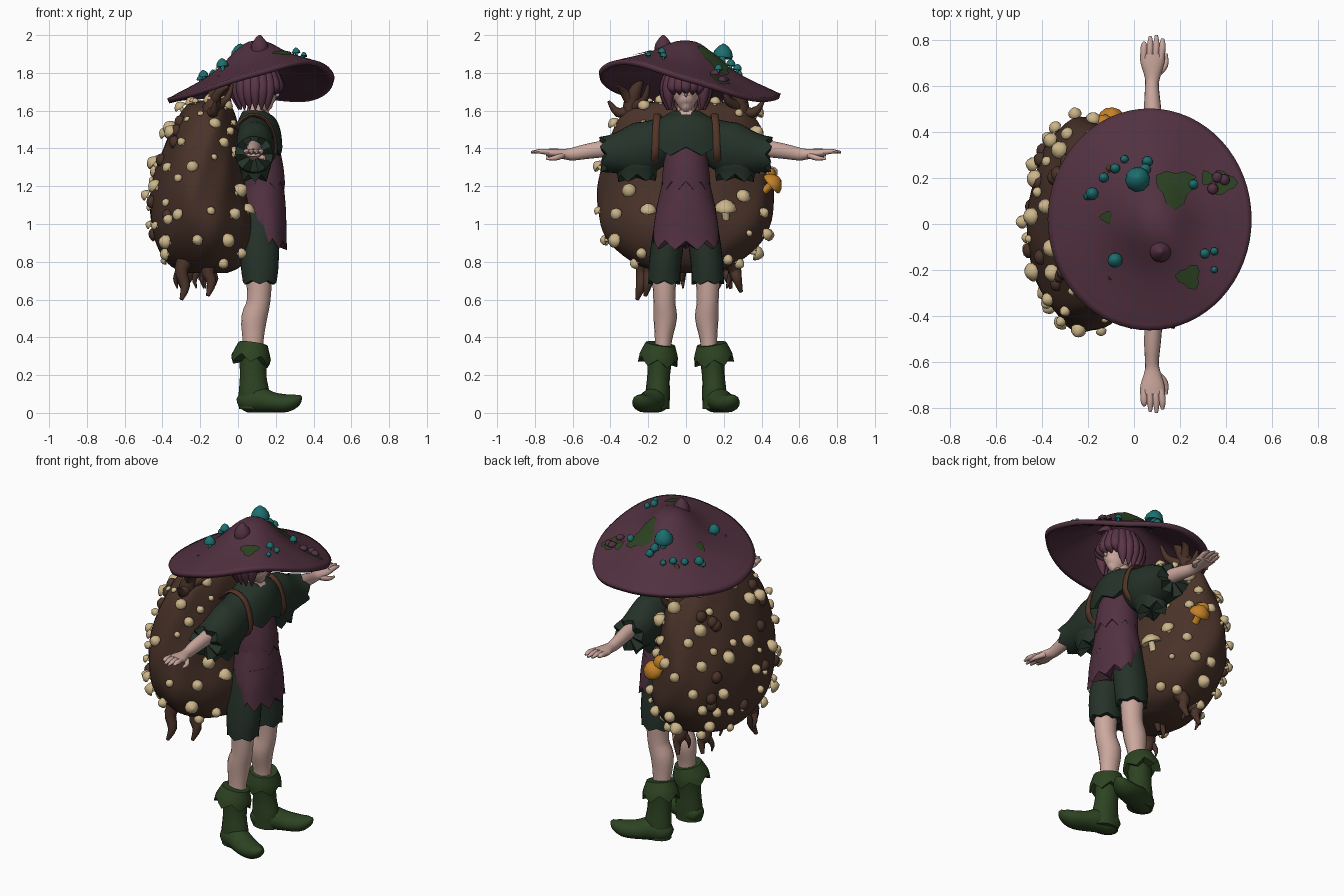
import bpy, bmesh, math, random
from mathutils import Vector as V

random.seed(4)
TAU = math.tau


def material(name, *rgb):
    m = bpy.data.materials.new(name)
    m.diffuse_color = (*rgb, 1)
    return m


SKIN = material("skin", 0.60, 0.39, 0.34)
PLUM = material("plum", 0.085, 0.031, 0.052)
HAIR = material("hair_purple", 0.105, 0.036, 0.064)
DARK = material("dark_green", 0.018, 0.032, 0.022)
MOSS = material("moss_green", 0.026, 0.056, 0.016)
BROWN = material("bark_brown", 0.068, 0.033, 0.022)
STRAP = material("strap_brown", 0.085, 0.035, 0.02)
CREAM = material("cream", 0.60, 0.46, 0.25)
TEAL = material("teal", 0.012, 0.16, 0.16)
ORANGE = material("orange", 0.55, 0.22, 0.02)


def part(name, shells, mat, caps=True):
    """Join shells, each a list of vertex rings, into one smooth object."""
    bm = bmesh.new()
    for rings in shells:
        vs = [[bm.verts.new(p) for p in r] for r in rings]
        n = len(vs[0])
        for a, b in zip(vs, vs[1:]):
            for i in range(n):
                j = (i + 1) % n
                bm.faces.new((a[i], a[j], b[j], b[i]))
        if caps:
            for r in (vs[0], vs[-1]):
                c = bm.verts.new(sum((v.co for v in r), V()) / n)
                for i in range(n):
                    bm.faces.new((r[i], r[(i + 1) % n], c))
    bmesh.ops.recalc_face_normals(bm, faces=bm.faces)
    me = bpy.data.meshes.new(name)
    bm.to_mesh(me)
    bm.free()
    me.materials.append(mat)
    ob = bpy.data.objects.new(name, me)
    bpy.context.collection.objects.link(ob)
    bpy.context.view_layer.objects.active = ob
    ob.select_set(True)
    bpy.ops.object.shade_smooth_by_angle(angle=math.radians(50))
    ob.select_set(False)
    return ob


def curve(pts, t):
    """Catmull-Rom sample of tuples, t from 0 to 1."""
    s = t * (len(pts) - 1)
    i = min(int(s), len(pts) - 2)
    f = s - i
    p = [pts[max(0, min(len(pts) - 1, i + k))] for k in (-1, 0, 1, 2)]
    return [b + 0.5 * f * (c - a + f * (2*a - 5*b + 4*c - d + f * (3*(b - c) + d - a)))
            for a, b, c, d in zip(*p)]


def tube(pts, ref=(1, 0, 0), n=16, k=3, side=1, hem=0, teeth=6, drop=0):
    """Rings along (x, y, z, radius along ref, other radius); first ring ragged, dropped toward ref."""
    m = (len(pts) - 1) * k
    q = [curve(pts, i / m) for i in range(m + 1)]
    c = [V((p[0], p[1] * side, p[2])) for p in q]
    rings = []
    for i, p in enumerate(q):
        t = (c[min(i + 1, m)] - c[max(i - 1, 0)]).normalized()
        u = V(ref)
        u = (u - t * u.dot(t)).normalized()
        w = t.cross(u) * side
        ring = []
        for j in range(n):
            a = TAU * j / n
            o = c[i] + u * p[3] * math.cos(a) + w * p[4] * math.sin(a)
            if i == 0 and hem:
                o -= t * hem * (1 - abs((j * teeth / n) % 1 * 2 - 1))
            ring.append(o - t * drop * max(0, 1 - i / m) * max(0, math.cos(a) * 1.4 + .2))
        rings.append(ring)
    return rings


def ball(c, r, n=20, m=12):
    return [[V((c[0] + r[0] * math.sin(b) * math.cos(TAU*i/n),
                c[1] + r[1] * math.sin(b) * math.sin(TAU*i/n),
                c[2] + r[2] * math.cos(b))) for i in range(n)]
            for b in [0.05 + (math.pi - 0.1) * j / m for j in range(m + 1)]]


def mushroom(p, d, r, tall=1.0, n=10):
    """Stalk and domed cap, growing from p along d."""
    d = d.normalized()
    u = d.orthogonal().normalized()
    w = d.cross(u)
    prof = [(.35, -.4), (.3, .55), (.95, .4), (1, .55), (.85, .9), (.5, 1.2), (.12, 1.38)]
    return [[p + d * h * r * tall + (u * math.cos(TAU*i/n) + w * math.sin(TAU*i/n)) * a * r
             for i in range(n)] for a, h in prof]


# Legs, boots, arms and sleeves on both sides
for s, tag in ((1, "left_"), (-1, "right_")):
    part(tag + "leg", [tube([(.08, .125, .25, .05, .045), (.08, .12, .38, .055, .045),
         (.085, .11, .5, .068, .062), (.11, .115, .6, .062, .058),
         (.11, .115, .78, .075, .068)], side=s)], SKIN)
    part(tag + "shorts", [tube([(.115, .115, .70, .09, .085), (.115, .112, .78, .1, .085),
         (.115, .095, .92, .1, .085), (.115, .075, 1.08, .09, .075)],
         n=24, side=s, hem=.02, teeth=6)], DARK)
    part(tag + "boot", [
        tube([(.085, .15, .02, .08, .062), (.085, .15, .1, .082, .065),
              (.08, .145, .2, .07, .06), (.08, .135, .33, .075, .07)], side=s),
        tube([(.005, .135, .05, .03, .03), (.04, .145, .06, .058, .06), (.12, .17, .068, .066, .068),
              (.19, .20, .055, .053, .07), (.26, .225, .052, .047, .062),
              (.31, .243, .07, .032, .04), (.333, .248, .09, .008, .01)], ref=(0, 0, 1), side=s)], MOSS)
    part(tag + "boot_cuff", [tube([(.07, .145, .295, .105, .105), (.075, .14, .33, .092, .093),
         (.08, .135, .365, .078, .078)], n=24, side=s, hem=.04, teeth=6)], MOSS)
    part(tag + "arm", [tube([(.085, .3, 1.42, .05, .05), (.085, .42, 1.40, .04, .045),
         (.08, .52, 1.385, .036, .04), (.078, .6, 1.37, .03, .034), (.08, .64, 1.37, .034, .028),
         (.08, .70, 1.375, .052, .024), (.08, .74, 1.378, .054, .02)], side=s)], SKIN)
    part(tag + "fingers",
         [tube([(x, .72, 1.38, .015, .016), (x * 1.05, .77, 1.385, .015, .013),
                (x * 1.06, tip, 1.38, .007, .006)], n=8, side=s)
          for x, tip in ((.042, .79), (.067, .815), (.092, .82), (.117, .805))]
         + [tube([(.10, .65, 1.365, .016, .016), (.135, .69, 1.35, .014, .014),
                  (.14, .74, 1.345, .006, .006)], n=8, side=s)], SKIN)
    part(tag + "sleeve", [tube([(.085, .42, 1.37, .10, .095), (.085, .36, 1.375, .10, .11),
         (.09, .25, 1.395, .105, .14), (.09, .16, 1.44, .10, .125), (.09, .06, 1.53, .08, .06)],
         n=28, side=s, hem=.035, teeth=7)], DARK)
    # Ragged flap hanging beneath the sleeve
    part(tag + "sleeve_flap", [tube([(.09, .26, 1.265, .07, .10), (.09, .26, 1.31, .085, .12),
         (.09, .25, 1.38, .08, .12)], n=24, side=s, hem=.04, teeth=6)], DARK)
    part(tag + "strap", [tube([(-.03, .14, 1.5, .02, .01), (.06, .15, 1.575, .02, .01),
         (.15, .155, 1.55, .02, .01), (.195, .16, 1.45, .02, .01),
         (.185, .165, 1.35, .02, .01), (.04, .18, 1.27, .02, .01)],
         ref=(0, 1, 0), n=8, side=s)], STRAP)

# Layered ragged tunic, longest at the front
part("tunic", [
    tube([(.13, 0, 1.01, .122, .166), (.13, 0, 1.06, .118, .16), (.13, 0, 1.2, .11, .128),
          (.12, 0, 1.32, .11, .115), (.11, 0, 1.48, .1, .11)], n=36, hem=.05, teeth=9),
    tube([(.165, 0, .93, .088, .174), (.155, 0, 1.0, .10, .17), (.14, 0, 1.1, .112, .152)],
         n=36, hem=.05, teeth=9, drop=.02),
    tube([(.13, 0, 1.06, .125, .163), (.13, 0, 1.15, .118, .142), (.13, 0, 1.26, .105, .117)],
         n=40, hem=.045, teeth=10),
    tube([(.13, 0, 1.22, .118, .13), (.125, 0, 1.3, .115, .121), (.12, 0, 1.4, .1, .11)],
         n=40, hem=.045, teeth=10)], PLUM)
part("cape", [tube([(.105, 0, 1.41, .13, .22), (.105, 0, 1.48, .122, .2), (.095, 0, 1.54, .105, .165),
     (.09, 0, 1.575, .08, .11), (.09, 0, 1.60, .06, .07)], n=32, hem=.045, teeth=8)], DARK)
# Open neckline
part("neckline", [[[V((.13 + d, -.04, 1.603)), V((.13 + d, .04, 1.603)), V((.168 + d, 0, 1.545))]
                   for d in (0, .026)]], SKIN)

# Head, neck and nose
part("head", [ball((.115, 0, 1.71), (.092, .08, .09)),
              tube([(.09, 0, 1.54, .05, .05), (.1, 0, 1.66, .045, .045)]),
              tube([(.12, 0, 1.69, .085, .075), (.14, 0, 1.65, .068, .055), (.155, 0, 1.62, .045, .033),
                    (.17, 0, 1.605, .02, .014)]),
              ball((.207, 0, 1.685), (.013, .008, .013), 8, 5)], SKIN)

# Hair cap with hanging locks
locks = [ball((.095, 0, 1.76), (.12, .115, .11))]
for i in range(19):
    a = TAU * i / 19
    x, y = math.cos(a), math.sin(a)
    low = 1.685 if x > .6 else 1.605
    locks.append(tube([(.10 + .08*x, .075*y, 1.82, .03, .03), (.10 + .115*x, .108*y, 1.74, .032, .032),
                       (.10 + .11*x, .11*y, (low + 1.74) / 2, .026, .026),
                       (.10 + .095*x, .10*y, low, .004, .004)], n=8))
part("hair", locks, HAIR)

# Wavy hat
RIM = [1.775, 1.675, 1.69, 1.685, 1.665, 1.70, 1.80, 1.87]
FALL = [(1,), (.96,), (.81,), (.61,), (.44,), (.31,), (.2,), (.1,), (0,)]


def hat_point(r, a, lift=0):
    s = a % TAU / TAU * 8
    rim = curve([(RIM[(int(s) + k) % 8],) for k in (-1, 0, 1, 2)], (1 + s % 1) / 3)[0]
    return V((.068 + .443 * r * math.cos(a) + .035 * (1 - r), .02 + .482 * r * math.sin(a) - .02 * (1 - r),
              rim + (1.972 - rim) * curve(FALL, r)[0] + lift))


def hat_at(x, y, lift=0):
    r, a = 0, 0
    for _ in range(12):
        dx, dy = (x - .068 - .035 * (1 - r)) / .443, (y - .02 + .02 * (1 - r)) / .482
        r, a = min(1, math.hypot(dx, dy)), math.atan2(dy, dx)
    return hat_point(r, a, lift)


hat = part("hat", [[[hat_point(max(.01, j / 20), TAU * i / 64) for i in range(64)]
                    for j in range(21)]], PLUM, caps=False)
bm = bmesh.new()
bm.from_mesh(hat.data)
bmesh.ops.holes_fill(bm, edges=[e for e in bm.edges if e.is_boundary and e.calc_length() < .01])
bmesh.ops.recalc_face_normals(bm, faces=bm.faces)
if sum(f.normal.z for f in bm.faces) < 0:
    bmesh.ops.reverse_faces(bm, faces=bm.faces)
bm.to_mesh(hat.data)
bm.free()
mod = hat.modifiers.new("thickness", "SOLIDIFY")
mod.thickness = .028

# Hat growths: plum knob and buds, moss patches, teal caps
part("hat_knob", [tube([(.115, -.12, 1.9, .045, .045), (.115, -.12, 1.945, .045, .045),
     (.115, -.12, 1.98, .025, .025), (.118, -.12, 2.0, .006, .006)]),
     *[mushroom(hat_at(x, y), V((.2, .2, 1)), .025) for x, y in ((.34, .15), (.39, .19), (.36, .2))]], PLUM)
part("hat_moss", [[[hat_at(x + r * q * k * math.cos(TAU*i/12 + t), y + r * q * k * math.sin(TAU*i/12 + t), .008)
      for i in range(12) for k in [1 + .25 * math.cos(3 * TAU * i / 12)]] for q in (1, .7, .4, .1)]
     for x, y, r, t in ((.18, .16, .08, .5), (.24, -.23, .05, 1), (.39, .18, .05, 0), (.32, .2, .03, 0),
                        (-.12, .03, .025, 1))], MOSS)
part("hat_caps", [mushroom(hat_at(x, y), V((-.1, .1, 1)), r, 1.4) for x, y, r in
     ((.02, .19, .055), (.06, .27, .024), (.05, .235, .026), (-.04, .28, .018), (-.08, .24, .022),
      (-.13, .2, .022), (-.18, .13, .028), (-.2, .12, .018), (-.08, -.16, .033), (.31, -.13, .022),
      (.35, -.2, .015), (.26, .17, .022), (.35, -.12, .018))], TEAL)

# Lumpy sack: z, back x, front x, half width
SACK = [(.74, -.26, -.06, .10), (.78, -.36, .02, .25), (.88, -.43, .075, .38), (1.0, -.46, .085, .45),
        (1.15, -.46, .05, .465), (1.3, -.43, .03, .445), (1.45, -.375, .01, .41),
        (1.56, -.32, -.01, .36), (1.63, -.27, -.04, .27), (1.655, -.2, -.1, .08)]


def sack_point(t, a):
    z, b, f, w = curve(SACK, t)
    k = 1 + .014 * math.sin(5 * a + 9 * t) + .012 * math.sin(9 * a - 17 * t)
    return V(((b + f) / 2 + (f - b) / 2 * k * math.cos(a), w * k * math.sin(a), z))


part("sack", [[[sack_point(j / 40, TAU * i / 56) for i in range(56)] for j in range(41)]]
     + [ball(sack_point(random.uniform(.25, .8), random.uniform(2.2, 4.1)), (.03, .035, .035), 10, 6)
        for _ in range(14)], BROWN)

# Hanging roots and antler-like branches
roots = []
for x, y, z in ((-.30, -.24, .60), (-.16, -.2, .62), (-.28, .22, .66), (-.15, .27, .64), (-.2, -.02, .70)):
    roots.append(tube([(x + .05, y * .8, .86, .06, .06), (x, y * .95, .76, .036, .036),
                       (x + .02, y, z + .07, .026, .026), (x, y * 1.08, z, .01, .01)], n=8))
    roots.append(tube([(x, y * .95, .77, .025, .025), (x - .03, y * .85, .71, .014, .014),
                       (x - .02, y * .8, .66, .004, .004)], n=8))
for s in (1, -1):
    for p in ([(-.16, .27, 1.5, .07, .07), (-.14, .29, 1.62, .045, .045), (-.12, .27, 1.70, .035, .035), (-.1, .23, 1.78, .012, .012)],
              [(-.14, .29, 1.6, .035, .035), (-.13, .36, 1.59, .025, .025), (-.12, .41, 1.65, .008, .008)],
              [(-.13, .29, 1.64, .03, .03), (-.1, .33, 1.70, .022, .022), (-.05, .36, 1.73, .008, .008)],
              [(-.12, .27, 1.62, .03, .03), (-.06, .22, 1.66, .02, .02), (-.03, .2, 1.74, .008, .008)]):
        roots.append(tube(p, n=8, side=s))
part("roots_and_branches", roots, BROWN)

# Mushrooms scattered over the back and sides of the sack
spots, caps = [], []
for _ in range(1500):
    t, a = random.uniform(.12, .93), random.uniform(.55, TAU - .55)
    p = sack_point(t, a)
    if len(spots) < 76 and all((p - q).length > .085 for q in spots):
        spots.append(p)
        d = (sack_point(t, a + .02) - p).cross(sack_point(t + .01, a) - p).normalized()
        caps.append(mushroom(p, d + V((0, 0, .5)), random.choice((.018, .024, .03, .034, .04)),
                             random.uniform(.9, 1.3)))
caps.append(mushroom(V((.04, .21, 1.05)), V((.3, 0, 1)), .06))
caps.append(mushroom(V((.04, -.2, 1.05)), V((.4, 0, 1)), .045))
part("sack_mushrooms", caps, CREAM)
part("orange_mushroom", [mushroom(V((-.1, .43, 1.19)), V((.1, .7, .6)), .062),
                         mushroom(V((-.13, .42, 1.25)), V((-.2, .7, .6)), .045)], ORANGE)
